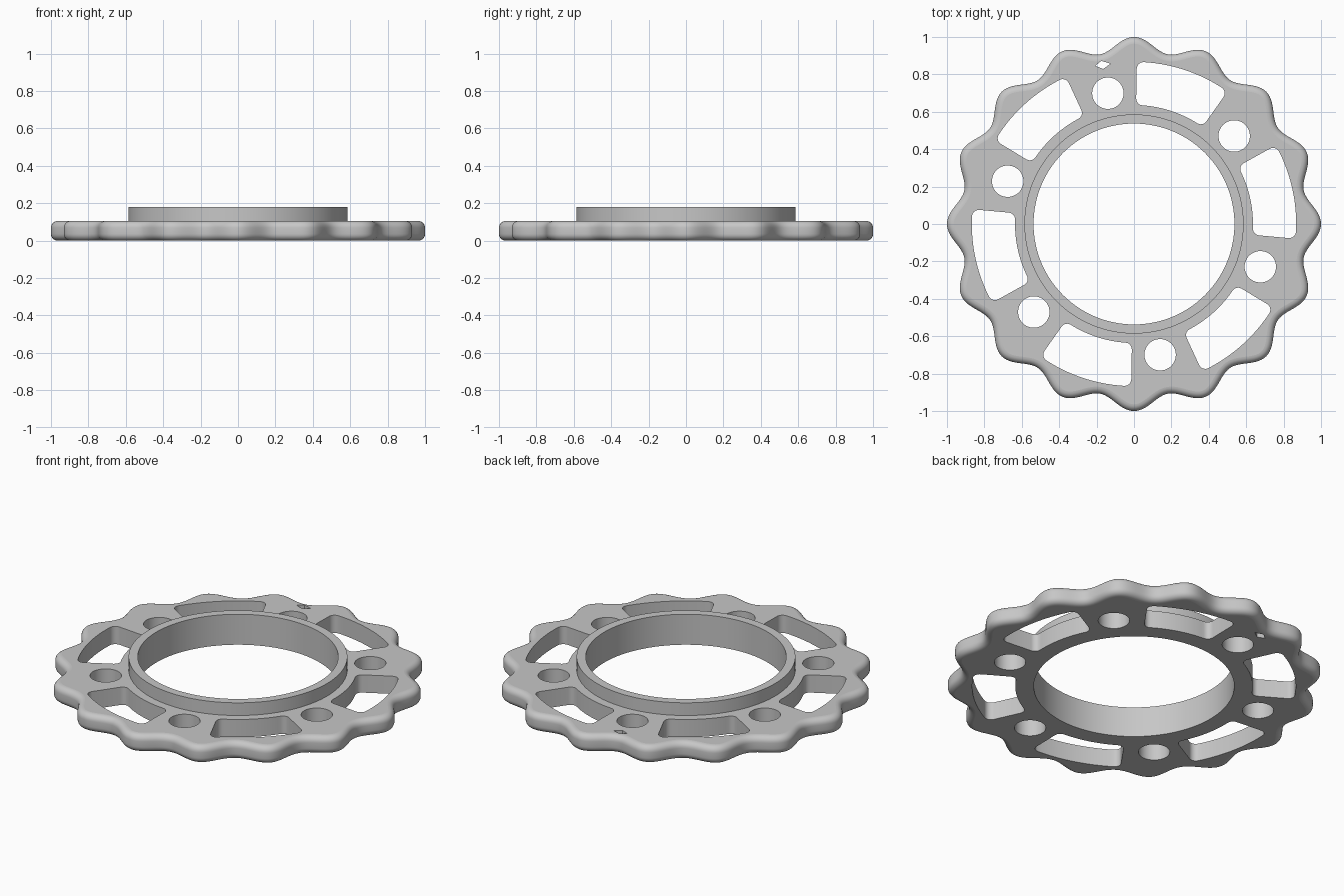
import bpy, bmesh
from math import sin, cos, asin, atan2, pi, radians, hypot

THICK, COLLAR_TOP, FILLET = 0.105, 0.18, 0.036
LOBES, MEAN_R, WAVE = 16, 0.9625, 0.0375

cube = bpy.data.objects.get("Cube")
if cube:
    bpy.data.objects.remove(cube, do_unlink=True)

grey = bpy.data.materials.new("plain grey")
grey.use_nodes = True
colour = (0.57, 0.57, 0.57, 1)
grey.diffuse_color = colour
grey.node_tree.nodes["Principled BSDF"].inputs["Base Color"].default_value = colour


def loft(bm, rings):
    """Skin a stack of equal-length rings and cap both ends."""
    loops = [[bm.verts.new(p) for p in ring] for ring in rings]
    n = len(loops[0])
    for low, high in zip(loops, loops[1:]):
        for i in range(n):
            j = (i + 1) % n
            bm.faces.new((low[i], low[j], high[j], high[i]))
    bm.faces.new(loops[0][::-1])
    bm.faces.new(loops[-1])


def prism(bm, outline, z0, z1):
    loft(bm, [[(x, y, z) for x, y in outline] for z in (z0, z1)])


def arc(cx, cy, r, a0, a1, n):
    return [(cx + r * cos(a0 + (a1 - a0) * i / n),
             cy + r * sin(a0 + (a1 - a0) * i / n)) for i in range(n + 1)]


def circle(cx, cy, r, n):
    return arc(cx, cy, r, 0, 2 * pi, n)[:-1]


def finish(name, bm):
    bmesh.ops.recalc_face_normals(bm, faces=bm.faces)
    mesh = bpy.data.meshes.new(name)
    bm.to_mesh(mesh)
    bm.free()
    mesh.materials.append(grey)
    obj = bpy.data.objects.new(name, mesh)
    bpy.context.collection.objects.link(obj)
    return obj


def wavy(inset, n=384):
    """Scalloped outline, moved inward along its normal."""
    pts = []
    for i in range(n):
        t = 2 * pi * i / n
        r = MEAN_R + WAVE * cos(LOBES * t)
        dr = -WAVE * LOBES * sin(LOBES * t)
        tx, ty = dr * cos(t) - r * sin(t), dr * sin(t) + r * cos(t)
        size = hypot(tx, ty)
        pts.append((r * cos(t) - inset * ty / size, r * sin(t) + inset * tx / size))
    return pts


def slot(mid, half, r_in, r_out, c):
    """Ring sector with rounded corners."""
    a0, a1 = mid - half, mid + half
    ki, ko = r_in + c, r_out - c
    di, do = asin(c / ki), asin(c / ko)
    q = pi / 2

    def corner(k, a, start, end):
        return arc(k * cos(a), k * sin(a), c, start, end, 6)

    pts = corner(ko, a0 + do, a0 - q, a0 + do)
    pts += arc(0, 0, r_out, a0 + do, a1 - do, 20)[1:-1]
    pts += corner(ko, a1 - do, a1 - do, a1 + q)
    pts += corner(ki, a1 - di, a1 + q, a1 - di + pi)
    pts += arc(0, 0, r_in, a1 - di, a0 + di, 20)[1:-1]
    pts += corner(ki, a0 + di, a0 + di + pi, a0 + 3 * q)
    return pts


# Scalloped plate with rounded rim
steps = 6
section = [(FILLET * (1 - sin(i * pi / 2 / steps)), FILLET * (1 - cos(i * pi / 2 / steps)))
           for i in range(steps + 1)]
section += [(inset, THICK - z) for inset, z in reversed(section)]
bm = bmesh.new()
loft(bm, [[(x, y, z) for x, y in wavy(inset)] for inset, z in section])
plate = finish("scalloped_ring", bm)

# Raised collar
bm = bmesh.new()
prism(bm, circle(0, 0, 0.586, 128), THICK / 2, COLLAR_TOP)
collar = finish("collar", bm)

# Openings: bore, slots, bolt holes and the small diamond mark
bm = bmesh.new()
outlines = [circle(0, 0, 0.537, 128),
            [(-0.207, 0.846), (-0.165, 0.829), (-0.125, 0.857), (-0.175, 0.872)]]
for k in range(6):
    turn = k * pi / 3
    outlines.append(slot(turn + radians(11.9), radians(17.1), 0.636, 0.867, 0.036))
    a = turn + radians(41.3)
    outlines.append(circle(0.713 * cos(a), 0.713 * sin(a), 0.084, 48))
for outline in outlines:
    prism(bm, outline, -0.1, 0.3)
openings = finish("openings", bm)
openings.hide_render = True

# Join the collar and cut the openings
bpy.ops.object.select_all(action='DESELECT')
bpy.context.view_layer.objects.active = plate
plate.select_set(True)
for operation, tool in (('UNION', collar), ('DIFFERENCE', openings)):
    mod = plate.modifiers.new(operation.title(), 'BOOLEAN')
    mod.operation, mod.object, mod.solver = operation, tool, 'EXACT'
    bpy.ops.object.modifier_apply(modifier=mod.name)
    bpy.data.objects.remove(tool, do_unlink=True)

# Smooth the walls, keep level faces flat
bpy.ops.object.shade_smooth_by_angle(angle=radians(32))
for face in plate.data.polygons:
    if abs(face.normal.z) > 0.999:
        face.use_smooth = False
